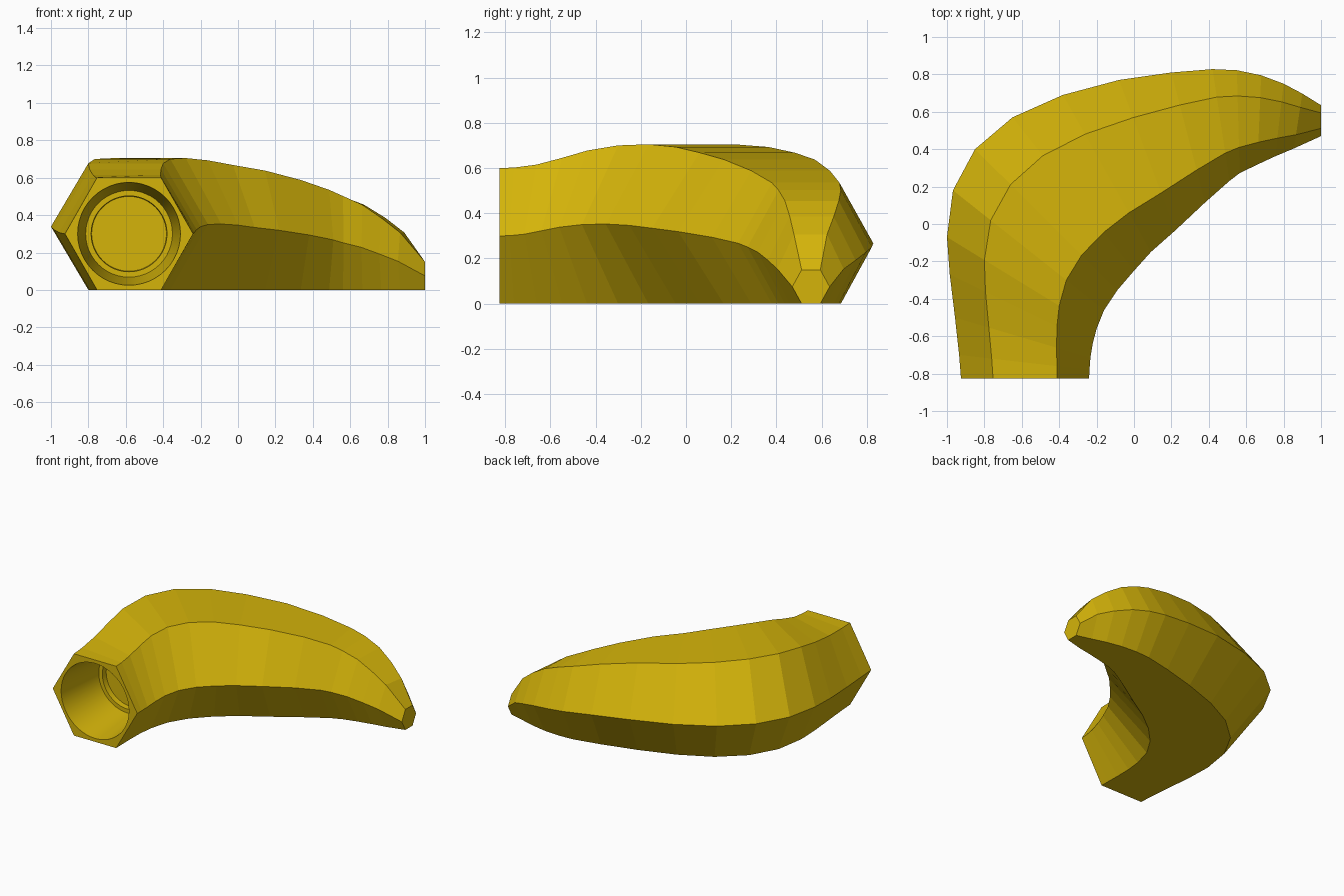
import bpy, bmesh, math

if "Cube" in bpy.data.objects:
    bpy.data.objects.remove(bpy.data.objects["Cube"])

# Sections: outer point (x, y), inner point (x, y), height
SECTIONS = [
    (-.925, -.825, -.24, -.825, .60), (-.935, -.70, -.238, -.78, .602),
    (-.957, -.50, -.233, -.715, .615), (-.985, -.27, -.221, -.64, .645),
    (-1.0, -.07, -.20, -.56, .677), (-.968, .18, -.16, -.46, .70),
    (-.85, .40, -.09, -.355, .705), (-.65, .57, .0, -.25, .693),
    (-.38, .69, .09, -.15, .668), (-.08, .77, .22, -.035, .638),
    (.20, .81, .38, .115, .588), (.42, .828, .51, .23, .535),
    (.55, .822, .565, .272, .502), (.68, .795, .66, .318, .455),
    (.80, .75, .755, .362, .385), (.90, .697, .855, .404, .307),
    (1.0, .635, 1.0, .47, .15),
]
N = 48  # bore sides

mat = bpy.data.materials.new("yellow")
mat.diffuse_color = (.66, .455, .003, 1)
mat.use_nodes = True
mat.node_tree.nodes["Principled BSDF"].inputs["Base Color"].default_value = mat.diffuse_color

bm = bmesh.new()


def hex_ring(ox, oy, ix, iy, h):
    # hexagon standing on z = 0, spanning from outer to inner point
    spots = [(0, .5), (.25, 1), (.75, 1), (1, .5), (.75, 0), (.25, 0)]
    return [bm.verts.new((ox + (ix - ox) * t, oy + (iy - oy) * t, h * z))
            for t, z in spots]


def circle_ring(r, y):
    return [bm.verts.new((-.5825 + r * math.cos(math.pi - math.tau * j / N), y,
                          .3 + r * math.sin(math.pi - math.tau * j / N)))
            for j in range(N)]


def bridge(a, b, smooth=False):
    n = len(a)
    for i in range(n):
        k = (i + 1) % n
        f = bm.faces.new((a[i], a[k], b[k], b[i]))
        f.smooth = smooth


# Curved hexagonal body and tip cap
rings = [hex_ring(*s) for s in SECTIONS]
for a, b in zip(rings, rings[1:]):
    bridge(a, b)
bm.faces.new(rings[-1])

# Blind round bore, narrowing to a step and a recessed floor
bore = [circle_ring(r, y) for r, y in
        ((.275, -.825), (.232, -.45), (.203, -.45), (.2, -.41))]
for a, b in zip(bore, bore[1:]):
    bridge(a, b, True)
bm.faces.new(bore[-1])

# Front face around the bore, one sector per hexagon side
step = N // 6
for k in range(6):
    arc = [bore[0][(k * step + j) % N] for j in range(step + 1)]
    bm.faces.new([rings[0][(k + 1) % 6], rings[0][k]] + arc)

for ring in bore:
    for i in range(N):
        bm.edges.get((ring[i], ring[(i + 1) % N])).smooth = False
bmesh.ops.recalc_face_normals(bm, faces=bm.faces[:])

mesh = bpy.data.meshes.new("curved_handle")
bm.to_mesh(mesh)
bm.free()
mesh.materials.append(mat)
obj = bpy.data.objects.new("curved_handle", mesh)
bpy.context.collection.objects.link(obj)
